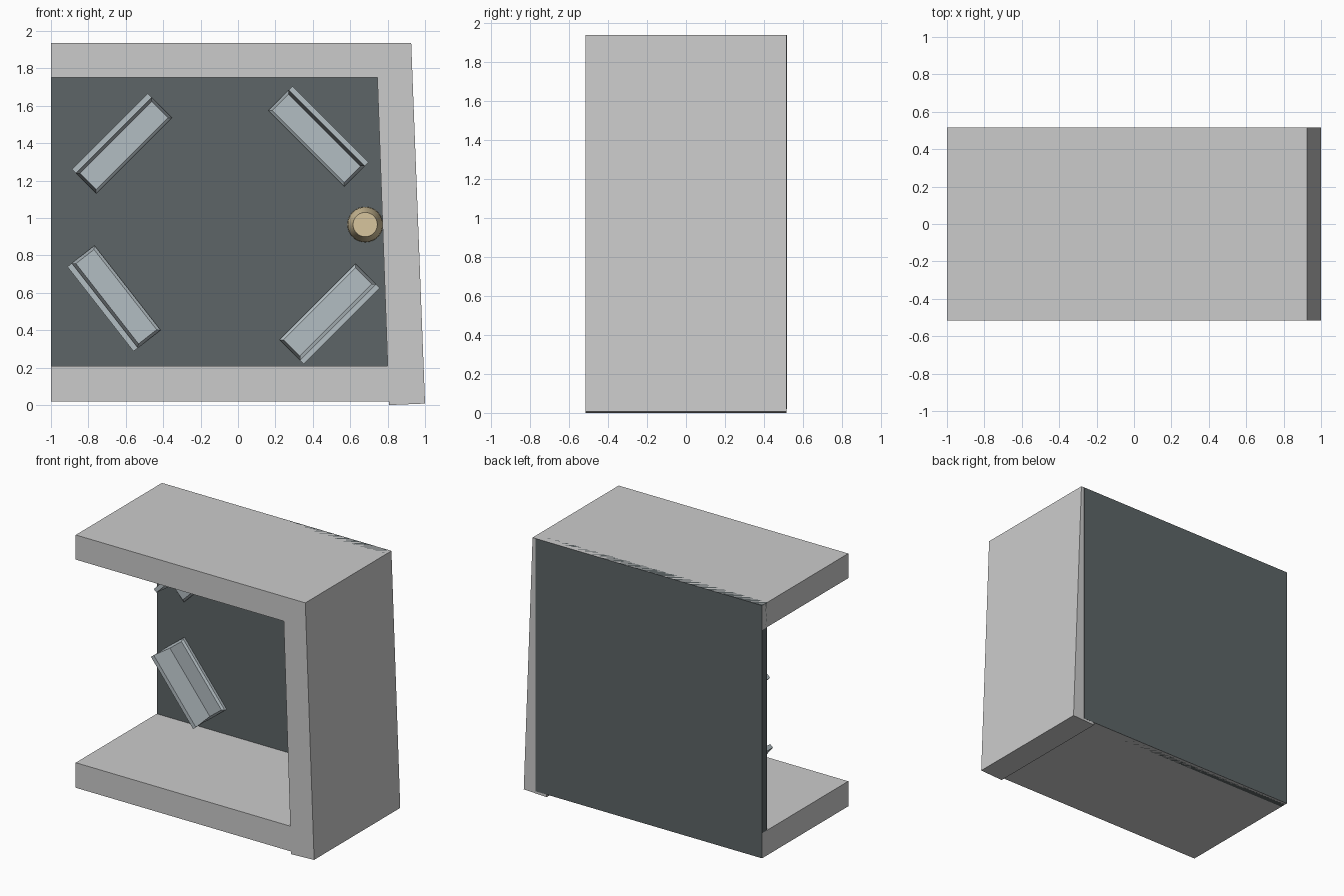
import bpy, bmesh
from math import cos, sin, pi, radians
from mathutils import Vector

if "Cube" in bpy.data.objects:
    bpy.data.objects.remove(bpy.data.objects["Cube"])


def material(name, color):
    m = bpy.data.materials.new(name)
    m.diffuse_color = (*color, 1)
    m.use_nodes = True
    m.node_tree.nodes["Principled BSDF"].inputs["Base Color"].default_value = m.diffuse_color
    return m


def loft(name, sections, mat=None):
    """Closed solid through a list of equally sized point rings."""
    bm = bmesh.new()
    rings = [[bm.verts.new(p) for p in s] for s in sections]
    for a, b in zip(rings, rings[1:]):
        for i in range(len(a)):
            j = (i + 1) % len(a)
            bm.faces.new((a[i], a[j], b[j], b[i]))
    bm.faces.new(rings[0][::-1])
    bm.faces.new(rings[-1])
    bmesh.ops.recalc_face_normals(bm, faces=bm.faces)
    me = bpy.data.meshes.new(name)
    bm.to_mesh(me)
    bm.free()
    ob = bpy.data.objects.new(name, me)
    bpy.context.collection.objects.link(ob)
    if mat:
        me.materials.append(mat)
    return ob


def extrude_y(name, outline, y0, y1, mat=None):
    return loft(name, [[(x, y, z) for x, z in outline] for y in (y0, y1)], mat)


dark = material("dark_panel", (0.11, 0.13, 0.135))
steel = material("pale_steel", (0.45, 0.51, 0.54))
brass = material("brass", (0.68, 0.56, 0.34))

# Three-sided surround with a slightly leaning right wall
extrude_y("outer_frame", [
    (-1, 0.02), (0.807, 0.02), (0.808, 0.0), (1.0, 0.008), (0.926, 1.937),
    (-1, 1.937), (-1, 1.75), (0.745, 1.75), (0.80, 0.21), (-1, 0.21)],
    -0.516, 0.516)

# Back panel
extrude_y("back_panel", [(-1, 0.02), (0.9, 0.02), (0.9, 1.937), (-1, 1.937)],
          0.455, 0.517, dark)

# Angle brackets: profile is (outward offset, depth, half length)
PROFILE = [(0.092, 0.455, 0.287), (0.092, 0.26, 0.287), (0.062, 0.26, 0.287),
           (0.046, 0.422, 0.272), (-0.077, 0.422, 0.272),
           (-0.092, 0.434, 0.287), (-0.092, 0.455, 0.287)]


def bracket(name, cx, cz, angle):
    a = radians(angle)  # direction of the upright flange
    out = Vector((cos(a), 0, sin(a)))
    along = Vector((-sin(a), 0, cos(a)))
    mid = Vector((cx, 0, cz))
    loft(name, [[mid + out * u + along * h * s + Vector((0, y, 0))
                 for u, y, h in PROFILE] for s in (-1, 1)], steel)


bracket("bracket_top_left", -0.62, 1.398, 135)
bracket("bracket_top_right", 0.43, 1.437, 45)
bracket("bracket_bottom_right", 0.49, 0.487, -45)
bracket("bracket_bottom_left", -0.663, 0.57, 218)

# Tapered round knob
knob = loft("knob", [
    [(0.68 + r * cos(2 * pi * i / 32), y, 0.965 + r * sin(2 * pi * i / 32))
     for i in range(32)]
    for y, r in ((0.456, 0.095), (0.40, 0.093), (0.29, 0.065))], brass)
bpy.context.view_layer.objects.active = knob
knob.select_set(True)
bpy.ops.object.shade_smooth_by_angle(angle=radians(35))
